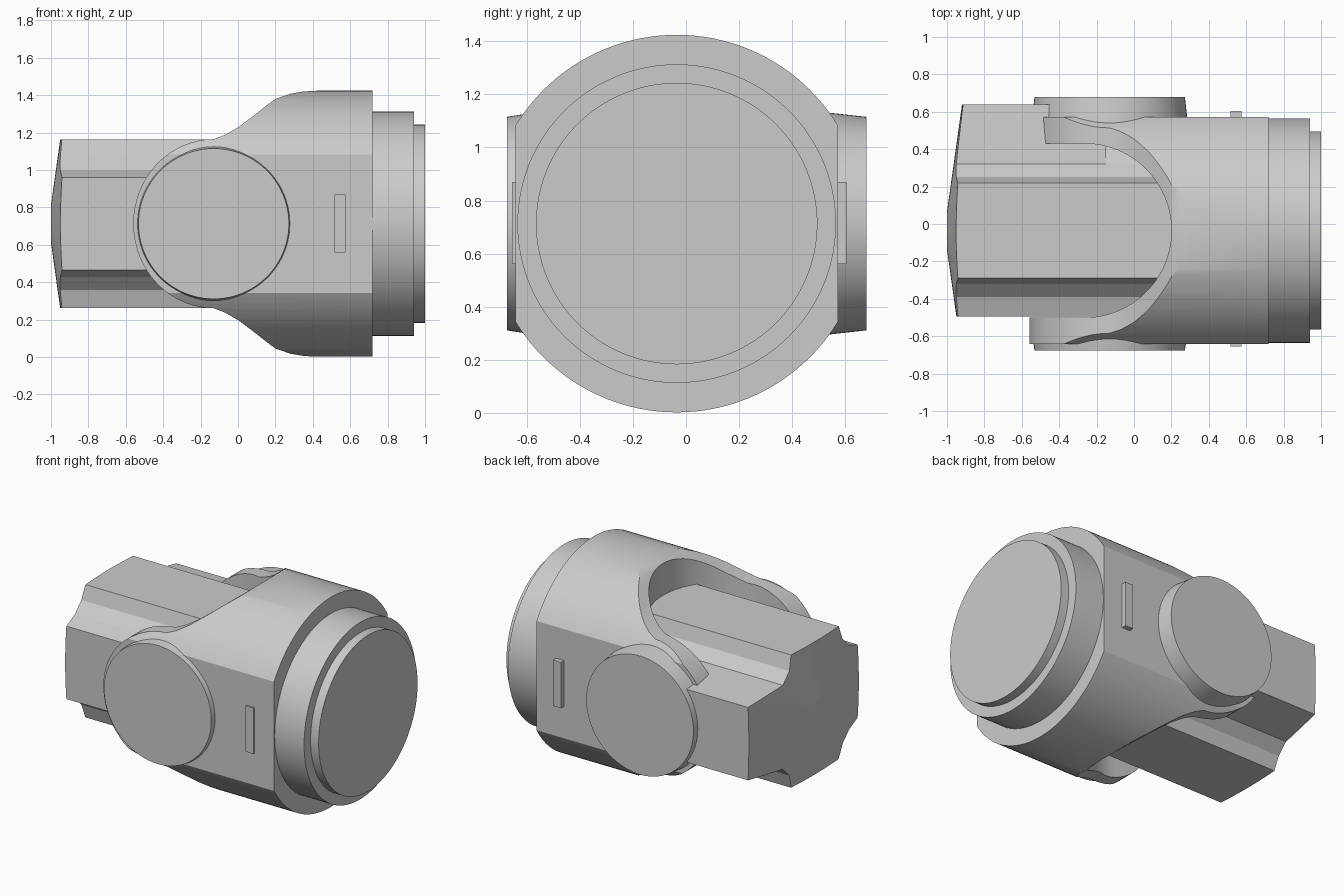
import bpy, bmesh, math
from mathutils import Matrix, Vector

cube = bpy.data.objects.get("Cube")
if cube:
    bpy.data.objects.remove(cube, do_unlink=True)

CY, CZ = -0.035, 0.713      # main axis, running along x
PIN_X = -0.13               # centre of the cross pins

metal = bpy.data.materials.new("plain grey")
metal.use_nodes = True
GREY = (0.6, 0.6, 0.6, 1)
metal.diffuse_color = GREY
metal.node_tree.nodes["Principled BSDF"].inputs["Base Color"].default_value = GREY


def finish(name, bm):
    bmesh.ops.recalc_face_normals(bm, faces=bm.faces)
    me = bpy.data.meshes.new(name)
    bm.to_mesh(me)
    bm.free()
    me.materials.append(metal)
    ob = bpy.data.objects.new(name, me)
    bpy.context.collection.objects.link(ob)
    return ob


def prism(name, points, shift):
    """Extrude a closed outline of 3D points along shift."""
    bm = bmesh.new()
    face = bm.faces.new([bm.verts.new(p) for p in points])
    ext = bmesh.ops.extrude_face_region(bm, geom=[face])
    verts = [g for g in ext["geom"] if isinstance(g, bmesh.types.BMVert)]
    bmesh.ops.translate(bm, verts=verts, vec=shift)
    return finish(name, bm)


def lathe(name, profile, centre, axis, steps=96):
    """Spin (distance, radius) points around an axis through centre."""
    axis = Vector(axis)
    side = Vector((0, 0, 1))
    bm = bmesh.new()
    rings = []
    for d, r in profile:
        ring = []
        for i in range(steps):
            turn = Matrix.Rotation(math.tau * i / steps, 3, axis)
            ring.append(bm.verts.new(Vector(centre) + axis * d + turn @ (side * r)))
        rings.append(ring)
    for a, b in zip(rings, rings[1:]):
        for i in range(steps):
            j = (i + 1) % steps
            bm.faces.new((a[i], a[j], b[j], b[i]))
    bm.faces.new(rings[0])
    bm.faces.new(rings[-1])
    return finish(name, bm)


def combine(ob, other, operation):
    mod = ob.modifiers.new(operation.lower(), "BOOLEAN")
    mod.operation, mod.solver, mod.object = operation, "EXACT", other
    bpy.context.view_layer.update()
    graph = bpy.context.evaluated_depsgraph_get()
    me = bpy.data.meshes.new_from_object(ob.evaluated_get(graph))
    ob.modifiers.clear()
    ob.data = me
    bpy.data.objects.remove(other, do_unlink=True)


def smooth(ob):
    bpy.ops.object.select_all(action="DESELECT")
    ob.select_set(True)
    bpy.context.view_layer.objects.active = ob
    bpy.ops.object.shade_smooth_by_angle(angle=math.radians(25))


# Yoke: side outline trimmed to a round barrel with flat sides
upper = [(0.72, 0.72), (0.42, 0.711), (0.35, 0.707), (0.28, 0.695), (0.2, 0.667),
         (0.15, 0.63), (0.08, 0.575), (0.0, 0.515), (-0.07, 0.475), (-0.13, 0.452)]
for i in range(1, 17):
    a = math.pi / 2 * (1 + i / 16)
    upper.append((PIN_X + 0.43 * math.cos(a), 0.452 * math.sin(a)))
outline = upper + [(x, -z) for x, z in reversed(upper[:-1])]
HALF = 0.607
yoke = prism("yoke", [(x, CY - HALF, CZ + z) for x, z in outline], (0, 2 * HALF, 0))
combine(yoke, lathe("barrel", [(-0.8, 0.711), (0.72, 0.711)], (0, CY, CZ), (1, 0, 0), 128),
        "INTERSECT")

# Round-ended slot between the two yoke arms
SLOT = 0.465
slot_points = [(-1.2, CY - SLOT, -0.5)]
for i in range(49):
    a = math.pi * (i / 48 - 0.5)
    slot_points.append((-0.265 + SLOT * math.cos(a), CY + SLOT * math.sin(a), -0.5))
slot_points.append((-1.2, CY + SLOT, -0.5))
combine(yoke, prism("slot", slot_points, (0, 0, 3)), "DIFFERENCE")
smooth(yoke)

# Stepped collar on the yoke's end
collar = lathe("collar", [(0.7, 0.6), (0.94, 0.6), (0.94, 0.53), (1.0, 0.53)],
               (0, CY, CZ), (1, 0, 0), 128)
smooth(collar)

# Tapered cross pins through the arms
for name, s, inner, outer in (("front_pin", -1, 0.465, 0.64), ("back_pin", 1, 0.465, 0.715)):
    pin = lathe(name, [(inner, 0.43), (outer, 0.402)], (PIN_X, CY, CZ), (0, s, 0))
    smooth(pin)

# Small stop blocks on the flat sides
for name, s, out in (("front_stop", -1, 0.62), ("back_stop", 1, 0.64)):
    corners = [(x, CY + s * 0.59, z) for x, z in
               ((0.515, 0.56), (0.575, 0.56), (0.575, 0.87), (0.515, 0.87))]
    prism(name, corners, (0, s * (out - 0.59), 0))

# Shaft: grooved section, wider toward the back, with a shallow cone end
corner = [(0.255, 0.45), (0.285, 0.355), (0.355, 0.285)]
back = corner + [(0.675, 0.247)]
front = corner + [(0.46, 0.247)]
section = (back + [(y, -z) for y, z in reversed(back)]
           + [(-y, -z) for y, z in front] + [(-y, z) for y, z in reversed(front)])
shaft = prism("shaft", [(-1.1, CY + y, CZ + z) for y, z in section], (1.1 - 0.15, 0, 0))
cone = lathe("cone", [(-1.0, 0.1), (-0.86, 1.1), (0.5, 1.1)], (0, CY, CZ), (1, 0, 0))
combine(shaft, cone, "INTERSECT")

# Narrow inner end of the shaft, seated in the yoke
inner_section = [(min(y, 0.46), z) for y, z in section]
prism("shaft_inner_end", [(-0.16, CY + y, CZ + z) for y, z in inner_section], (0.46, 0, 0))
